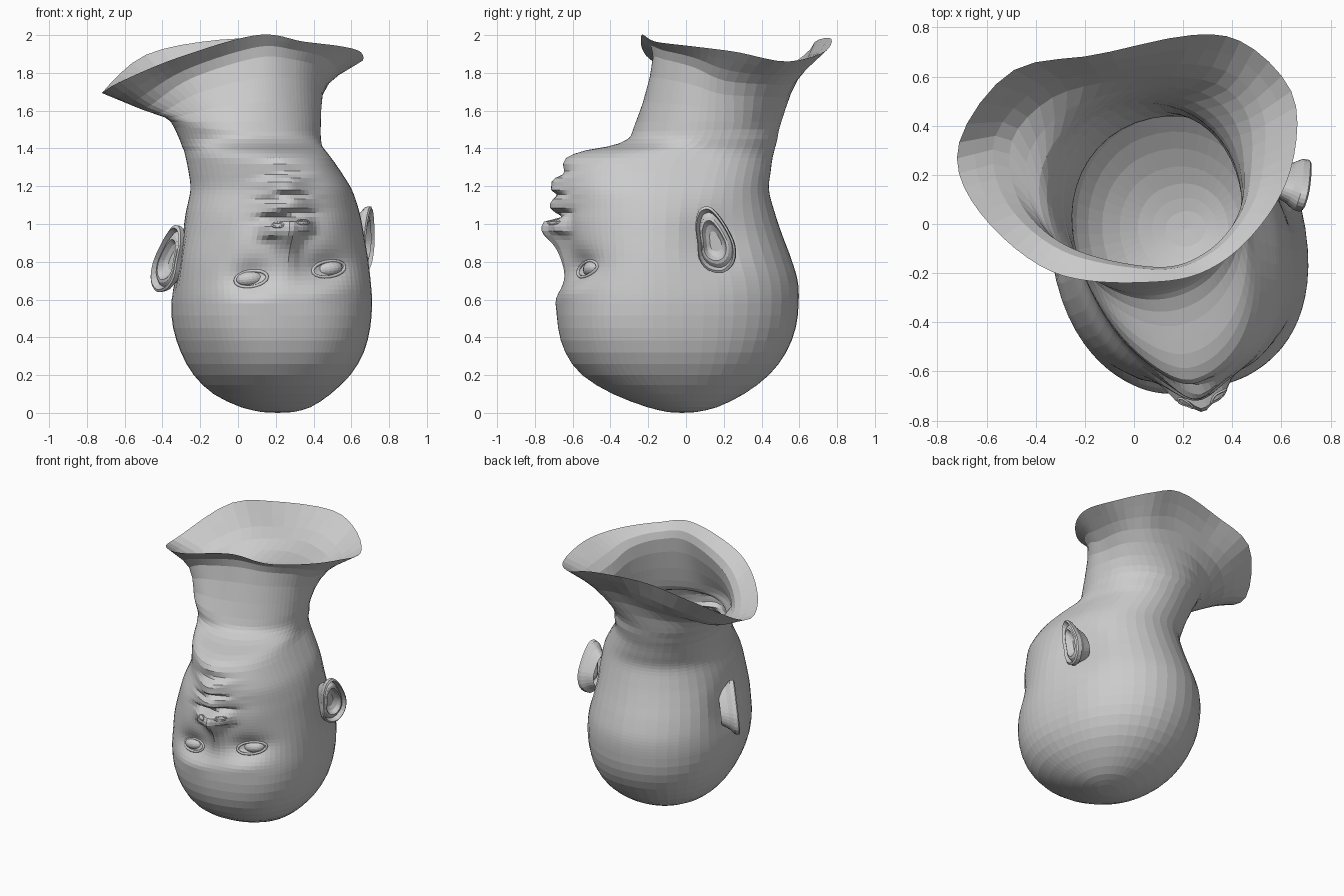
import bpy, bmesh, math
from mathutils import Vector
from mathutils.bvhtree import BVHTree

if "Cube" in bpy.data.objects:
    bpy.data.objects.remove(bpy.data.objects["Cube"])

TURN = math.radians(12)
SIDE = Vector((math.cos(TURN), math.sin(TURN), 0))    # towards the +x ear
FRONT = Vector((math.sin(TURN), -math.cos(TURN), 0))  # out of the face
COLS = 66
EARS = (("right_ear", 1, Vector((0.645, 0.065, 0.905))), ("left_ear", -1, Vector((-0.305, -0.11, 0.805))))

# horizontal sections: z, left x, right x, centre y, front y, back y, front squareness
SECTIONS = [
    (0.004, 0.13, 0.29, -0.02, -0.09, 0.05, 2.0),
    (0.03, 0.02, 0.38, -0.02, -0.20, 0.16, 2.0),
    (0.10, -0.12, 0.48, -0.03, -0.38, 0.30, 2.1),
    (0.20, -0.22, 0.575, -0.03, -0.54, 0.43, 2.2),
    (0.32, -0.285, 0.64, -0.03, -0.625, 0.52, 2.3),
    (0.45, -0.325, 0.67, -0.03, -0.66, 0.57, 2.4),
    (0.58, -0.34, 0.68, -0.03, -0.665, 0.585, 2.4),
    (0.70, -0.335, 0.675, -0.04, -0.64, 0.58, 2.4),
    (0.82, -0.32, 0.665, -0.06, -0.625, 0.545, 2.35),
    (0.94, -0.295, 0.645, -0.06, -0.62, 0.50, 2.3),
    (1.06, -0.265, 0.62, -0.05, -0.625, 0.46, 2.25),
    (1.18, -0.24, 0.57, -0.01, -0.63, 0.43, 2.2),
    (1.28, -0.25, 0.505, 0.02, -0.63, 0.44, 2.15),
    (1.35, -0.265, 0.455, 0.05, -0.61, 0.45, 2.1),
    (1.39, -0.275, 0.435, 0.07, -0.52, 0.46, 2.0),
    (1.41, -0.285, 0.43, 0.08, -0.41, 0.465, 2.0),
    (1.45, -0.30, 0.43, 0.09, -0.30, 0.475, 2.0),
    (1.54, -0.345, 0.43, 0.11, -0.255, 0.495, 2.1),
]
# flare of the cut neck, every 30 degrees from the front towards +x
CREASE = [(.1, -.175, 1.88), (.3, -.11, 1.87), (.43, .04, 1.83), (.475, .2, 1.76),
          (.47, .42, 1.74), (.36, .56, 1.74), (.15, .6, 1.78), (-.1, .58, 1.75),
          (-.34, .51, 1.69), (-.5, .33, 1.61), (-.46, .08, 1.63), (-.25, -.1, 1.77)]
RIM = [(.1, -.235, 2.0), (.35, -.16, 1.965), (.55, .04, 1.94), (.65, .27, 1.91),
       (.645, .53, 1.86), (.46, .73, 1.91), (.24, .77, 1.98), (-.15, .69, 1.97),
       (-.5, .62, 1.89), (-.715, .32, 1.70), (-.63, .05, 1.75), (-.32, -.2, 1.88)]


def catmull(a, b, c, d, t):
    return 0.5 * (2 * b + (c - a) * t + (2 * a - 5 * b + 4 * c - d) * t * t
                  + (3 * b - a - 3 * c + d) * t ** 3)


def section_point(row, th):
    z, l, r, cy, f, b, n = row
    s, c = math.sin(th), math.cos(th)
    jaw = max(0, min(1, (z - 1.06) / 0.15, (1.43 - z) / 0.05))
    n += jaw * (0.25 if s > 0 else -0.3)     # the jaw sits towards +x of the neck
    n = n if c > 0 else 2.1
    p = math.copysign(abs(s) ** (2 / n), s) * (r - l) / 2
    q = abs(c) ** (2 / n) * ((cy - f) if c > 0 else (cy - b))
    lean = math.tan(TURN)
    return Vector(((l + r) / 2 + p + lean * q, cy + lean * p - q, z))


def loop_point(pts, th):
    k = th / (2 * math.pi) * 12
    i = math.floor(k)
    return catmull(*[Vector(pts[(i + j) % 12]) for j in (-1, 0, 1, 2)], k - i)


def face_relief(p):
    """How far the face stands out of the plain head form."""
    u = p.x - 0.275 + (p.z - 0.735) * 0.1
    v = p.z - 0.12 * u

    def g(u0, v0, su, sv, power=2):
        return math.exp(-((u - u0) / su) ** 2 - abs((v - v0) / sv) ** power)
    d = 0.13 * g(0, 0.975, 0.075, 0.085 if v < 0.975 else 0.055,
                 2 if v < 0.975 else 6)                           # nose
    d += 0.035 * g(0, 0.85, 0.05, 0.1)                            # bridge
    d += 0.085 * g(0, 1.095, 0.13, 0.04, 4) + 0.08 * g(0, 1.207, 0.12, 0.045, 4)
    d += 0.03 * g(0, 1.15, 0.16, 0.03, 4)                         # mouth line
    d += 0.025 * g(0, 1.33, 0.13, 0.06)                           # chin
    for s in (-1, 1):
        d += 0.06 * g(s * 0.095, 0.98, 0.045, 0.045, 4)           # nostril wing
        d -= 0.05 * g(s * 0.2, 0.745, 0.12, 0.075)                # eye socket
        d += 0.02 * g(s * 0.23, 0.96, 0.12, 0.12)                 # cheek
        d += 0.012 * g(s * 0.18, 0.62, 0.15, 0.05)                # brow
    return d


def finish(bm, name):
    bmesh.ops.recalc_face_normals(bm, faces=bm.faces)
    me = bpy.data.meshes.new(name)
    bm.to_mesh(me)
    ob = bpy.data.objects.new(name, me)
    bpy.context.collection.objects.link(ob)
    return ob


def skin(bm, rings, pole):
    """Bridge closed rings of points and close the first ring to a pole."""
    vs = [[bm.verts.new(p) for p in ring] for ring in rings]
    n = len(vs[0])
    for a, b in zip(vs, vs[1:]):
        for i in range(n):
            bm.faces.new((a[i], a[(i + 1) % n], b[(i + 1) % n], b[i]))
    tip = bm.verts.new(pole)
    for i in range(n):
        bm.faces.new((vs[0][(i + 1) % n], vs[0][i], tip))


# head and neck: one open shell, columns crowded towards the face
columns = []
for i in range(COLS):
    ph = 2 * math.pi * i / COLS
    th = ph - 0.58 * math.sin(ph)
    keys = [section_point(r, th) for r in SECTIONS]
    keys += [loop_point(CREASE, th), loop_point(RIM, th)]
    keys = [2 * keys[0] - keys[1]] + keys + [2 * keys[-1] - keys[-2]]
    col = []
    for k in range(1, len(keys) - 2):
        steps = 5 if 7 <= k <= 12 else 3 if k > 16 else 2
        col += [catmull(*keys[k - 1:k + 3], t / steps) for t in range(steps)]
    col.append(keys[-2])
    if math.cos(th) > 0.1:
        col = [p + FRONT * face_relief(p) * min(1, (math.cos(th) - 0.1) * 4) for p in col]
    for _, s, anchor in EARS:                 # hollow behind each ear
        hub = anchor - FRONT * 0.1
        col = [p - SIDE * s * 0.045 * math.exp(-((p - hub).length / 0.17) ** 2) for p in col]
    columns.append(col)
bm = bmesh.new()
skin(bm, list(zip(*columns)), Vector((0.21, -0.02, 0)))
surface = BVHTree.FromBMesh(bm)
finish(bm, "head_and_neck")
bm.free()


def on_face(x, z):
    hit = surface.ray_cast(Vector((x, -2, z)), Vector((0, 1, 0)))[0]
    return hit if hit else Vector((x, -0.6, z))


def tube(name, pts, radius):
    cu = bpy.data.curves.new(name, 'CURVE')
    cu.dimensions = '3D'
    cu.bevel_depth, cu.bevel_resolution = radius, 1
    sp = cu.splines.new('POLY')
    sp.points.add(len(pts) - 1)
    for q, p in zip(sp.points, pts):
        q.co = (*p, 1)
    sp.use_cyclic_u = True
    bpy.context.collection.objects.link(bpy.data.objects.new(name, cu))


# eyes: ball plus almond lid, and nostril rings
for side, ex, ez, nx, nz in (("left", 0.07, 0.71, 0.21, 0.995), ("right", 0.48, 0.762, 0.345, 1.01)):
    bpy.ops.mesh.primitive_uv_sphere_add(segments=20, ring_count=12, radius=1,
                                         location=on_face(ex, ez) - FRONT * 0.025)
    eye = bpy.context.object
    eye.name = side + "_eyeball"
    eye.scale = (0.08, 0.055, 0.045)
    eye.rotation_euler = (0, -0.12, TURN)
    lid, nostril = [], []
    for i in range(20):
        a = 2 * math.pi * i / 20
        lid.append(on_face(ex + 0.085 * math.cos(a), ez + 0.042 * math.sin(a) + 0.01 * math.cos(a)))
        nostril.append(on_face(nx + 0.03 * math.cos(a), nz + 0.012 * math.sin(a)))
    tube(side + "_eyelid", lid, 0.009)
    tube(side + "_nostril", nostril, 0.005)

# ears: outline (back, up) lofted through hollow, fold and rim
OUTLINE = [(.01, .17), (.06, .19), (.11, .15), (.165, .07), (.205, -.02), (.2, -.11),
           (.14, -.165), (.06, -.15), (.01, -.09), (.0, .0), (-.01, .09)]
PROFILE = [(0.0, -.02), (0.3, -.02), (0.48, -.005), (0.6, .022), (0.7, .018), (0.82, .0),
           (0.92, .03), (1.0, .022), (0.98, -.005), (0.8, -.035), (0.6, -.09)]
for name, s, anchor in EARS:
    flare = math.radians(27)
    back = -FRONT * math.cos(flare) + SIDE * s * math.sin(flare)
    out = SIDE * s * math.cos(flare) + FRONT * math.sin(flare)
    up = Vector((0.12, 0, 1)).normalized()
    mid = Vector((0.085, 0.0))
    rings = []
    for scale, h in PROFILE[1:]:
        ring = []
        for i in range(33):
            j, t = divmod(i, 3)
            q = [Vector(OUTLINE[(j + k) % 11]) for k in (-1, 0, 1, 2)]
            p = mid + (catmull(*q, t / 3) - mid) * scale
            ring.append(anchor + back * p.x + up * p.y + out * h)
        rings.append(ring)
    bm = bmesh.new()
    skin(bm, rings, anchor + back * mid.x + out * PROFILE[0][1])
    finish(bm, name)
    bm.free()
